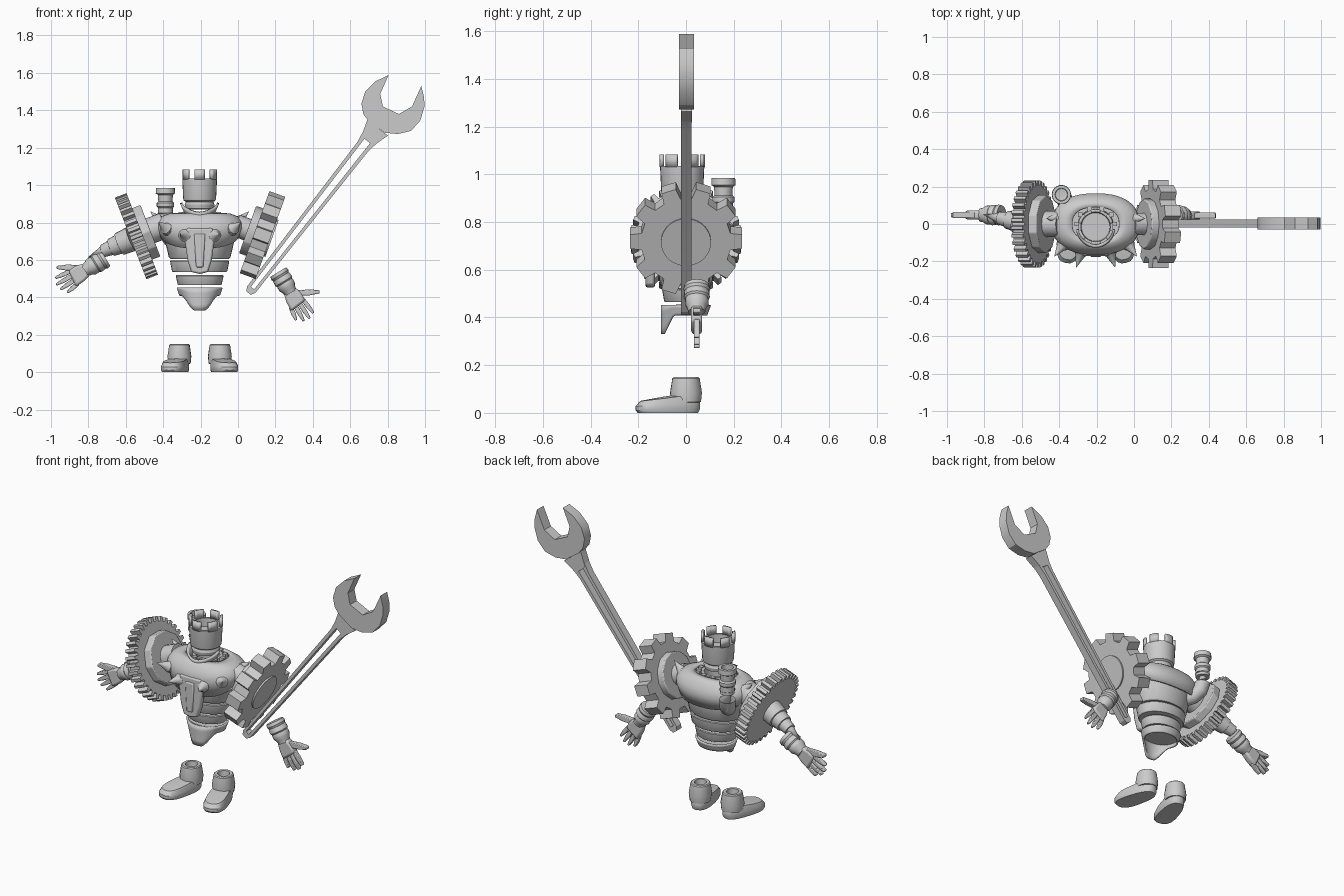
import bpy, bmesh, math
from mathutils import Matrix, Vector
from math import sin, cos, pi

if "Cube" in bpy.data.objects:
    bpy.data.objects.remove(bpy.data.objects["Cube"])

steel = bpy.data.materials.new("light_steel")
steel.diffuse_color = (0.6, 0.6, 0.6, 1)
steel.use_nodes = True
steel.node_tree.nodes["Principled BSDF"].inputs["Base Color"].default_value = steel.diffuse_color
CX = -0.205                       # body centre line


def make(name, verts, faces, m=Matrix(), bevel=0.0, solid=0.0):
    me = bpy.data.meshes.new(name)
    me.from_pydata([m @ Vector(v) for v in verts], [], faces)
    bm = bmesh.new()
    bm.from_mesh(me)
    bmesh.ops.remove_doubles(bm, verts=bm.verts, dist=1e-5)
    bmesh.ops.recalc_face_normals(bm, faces=bm.faces)
    bm.to_mesh(me)
    bm.free()
    me.materials.append(steel)
    ob = bpy.data.objects.new(name, me)
    bpy.context.collection.objects.link(ob)
    if solid:
        s = ob.modifiers.new("thickness", 'SOLIDIFY')
        s.thickness, s.offset = solid, 0
    if bevel:
        b = ob.modifiers.new("bevel", 'BEVEL')
        b.width, b.segments = bevel, 2
    bpy.ops.object.select_all(action='DESELECT')
    ob.select_set(True)
    bpy.context.view_layer.objects.active = ob
    bpy.ops.object.shade_smooth_by_angle(angle=math.radians(32))
    return ob


def frame(loc, axis=(0, 0, 1)):
    return Matrix.Translation(loc) @ Vector(axis).to_track_quat('Z', 'Y').to_matrix().to_4x4()


def prism(name, pts, depth, m, **kw):
    n = len(pts)
    v = [(x, y, z) for z in (-depth / 2, depth / 2) for x, y in pts]
    f = [list(range(n)), list(range(n, 2 * n))]
    f += [(i, (i + 1) % n, n + (i + 1) % n, n + i) for i in range(n)]
    return make(name, v, f, m, **kw)


def grid(name, fn, nu, nv, wrap=False, **kw):
    """Surface from fn(a, b), a and b in 0..1."""
    v = [fn(i / nu, j / nv) for j in range(nv + 1) for i in range(nu + 1)]
    w = nu + 1
    f = [(j * w + i, j * w + i + 1, (j + 1) * w + i + 1, (j + 1) * w + i)
         for j in range(nv) for i in range(nu)]
    return make(name, v, f, **kw)


def lathe(name, prof, m, seg=24, sy=1.0, **kw):
    def fn(a, b):
        r, z = prof[round(b * (len(prof) - 1))]
        return (r * cos(2 * pi * a), r * sy * sin(2 * pi * a), z)
    return grid(name, fn, seg, len(prof) - 1, m=m, **kw)


def gear(name, n, r0, r1, depth, m):
    pts = []
    for i in range(n):
        for da, r in ((-.31, r0), (-.21, r1), (.21, r1), (.31, r0)):
            a = 2 * pi * (i + da) / n
            pts.append((r * cos(a), r * sin(a)))
    return prism(name, pts, depth, m)


def ngon(n, r):
    return [(r * cos(2 * pi * i / n), r * sin(2 * pi * i / n)) for i in range(n)]


def xz(y=0.0):                    # drawing plane facing the front
    return Matrix.Translation((0, y, 0)) @ Matrix.Rotation(pi / 2, 4, 'X')


# Wrench: open jaw, slotted handle
prism("wrench_jaw", [(.805, 1.588), (.735, 1.555), (.68, 1.50), (.66, 1.435), (.67, 1.38),
      (.70, 1.34), (.785, 1.28), (.855, 1.273), (.925, 1.29), (.975, 1.345), (.997, 1.42),
      (.995, 1.47), (.98, 1.53), (.93, 1.42), (.86, 1.38), (.775, 1.42), (.76, 1.487)], .063, xz(.002))
wm = xz(.002) @ Matrix.Translation((.07, .44, 0)) @ Matrix.Rotation(math.atan2(.788, .615), 4, 'Z')
for s in (1, -1):
    prism("wrench_handle_bar", [(0, .011 * s), (1.01, .019 * s), (1.03, .048 * s), (.97, .038 * s), (0, .028 * s)], .044, wm)
prism("wrench_handle_end", [(-.022, -.015), (-.022, .015), (0, .028), (.012, .011), (.012, -.011), (0, -.028)], .044, wm)
prism("wrench_neck", [(1.01, .019), (1.02, .044), (1.10, .07), (1.10, -.07), (1.02, -.044), (1.01, -.019)], .048, wm)

# Shoulder gears
la, lc = Vector((.93, 0, .36)).normalized(), Vector((-.543, 0, .727))
gear("fine_gear", 34, .207, .234, .067, frame(lc, la))
prism("fine_gear_hub", ngon(10, .155), .05, frame(lc + la * .055, la), bevel=.006)
prism("fine_gear_axle", ngon(16, .07), .12, frame(lc + la * .1, la))
ra, rc = Vector((.94, 0, -.34)).normalized(), Vector((.131, 0, .733))
gear("coarse_gear", 10, .19, .237, .09, frame(rc, ra))
prism("coarse_gear_hub", ngon(28, .105), .012, frame(rc + ra * .048, ra))
prism("coarse_gear_back", ngon(12, .135), .05, frame(rc - ra * .06, ra), bevel=.006)
prism("coarse_gear_axle", ngon(16, .06), .1, frame(rc - ra * .1, ra))

# Stepped spike arm on the fine gear
tip, base = Vector((-.805, .05, .612)), Vector((-.57, 0, .712))
ln = (tip - base).length
lathe("spike_arm", [(0, 0), (.068, 0), (.062, .07), (.054, .072), (.048, .12), (.041, .122),
      (.034, .17), (.027, .172), (0, ln)], frame(base, tip - base), 16)


# Gloves with ringed cuffs
def glove(start, end, up, thumb_tip):
    d = (Vector(end) - Vector(start)).normalized()
    side = Vector((-d.z, 0, d.x)) * up
    m = Matrix.Translation(start) @ Matrix((d, side, d.cross(side))).transposed().to_4x4()
    rot = m @ Matrix.Rotation(pi / 2, 4, 'Y')
    lathe("cuff", [(0, 0), (.052, 0), (.056, .018), (.05, .03), (.053, .034), (.055, .058), (.048, .066),
          (.05, .07), (.05, .092), (.04, .11), (.036, .13), (0, .13)], rot, 16, .95)
    prism("palm", [(.115, -.034), (.115, .034), (.16, .048), (.205, .045), (.215, -.05), (.16, -.046)],
          .046, m, bevel=.012)

    def finger(name, a, b, w):
        a, b = Vector((*a, 0)), Vector((*b, 0))
        dd = (b - a).normalized()
        n = Vector((-dd.y, dd.x, 0)) * w
        mid = a.lerp(b, .55)
        pts = [a + n, mid + n * 1.05, b + n * .55, b - n * .55, mid - n * 1.05, a - n]
        prism(name, [p.xy for p in pts], w * 2.1, m, bevel=.004)
    for k, tipu in enumerate((.27, .295, .3, .285)):
        v = -.04 + k * .0255
        finger("finger", (.195, v), (tipu, v * 1.3), .0115)
    finger("thumb", (.15, .03), thumb_tip, .015)


glove((-.708, .048, .61), (-.965, .048, .455), -1, (.25, .092))
glove((.215, .045, .535), (.37, .045, .28), 1, (.205, .135))


# Mantle and chest
def ell(t, rx, ry, p=.85):
    c, s = cos(t), sin(t)
    return (CX + rx * math.copysign(abs(c) ** p, c), ry * math.copysign(abs(s) ** p, s))


def mantle(a, b):
    t = 2 * pi * a
    low = .735 - .075 * max(0, -sin(t)) - .04 * max(0, sin(t))
    rings = [(.125, .09, .845), (.165, .112, .84), (.205, .13, .825), (.228, .147, .795), (.228, .157, .77), (.205, .15, low)]
    rx, ry, z = rings[round(b * 5)]
    return (*ell(t, rx, ry), z)


grid("mantle", mantle, 40, 5, solid=.014)


def band(name, prof, sy):
    lathe(name, prof, Matrix.Translation((CX, 0, 0)), 32, sy)


band("chest", [(0, .605), (.155, .605), (.165, .615), (.195, .74), (.17, .79), (0, .79)], .72)
band("upper_waist", [(0, .535), (.143, .535), (.148, .54), (.158, .592), (.154, .597), (0, .597)], .74)
band("lower_waist", [(0, .465), (.114, .465), (.118, .47), (.128, .515), (.124, .52), (0, .52)], .78)
band("neck_ring", [(.072, .78), (.095, .78), (.09, .85), (.072, .85), (.072, .78)], .85)
for k in range(10):
    a = 2 * pi * k / 10
    prism("neck_tooth", [(-.012, -.012), (.012, -.012), (.012, .012), (-.012, .012)], .08,
          frame((CX + .102 * cos(a), .082 * sin(a), .815)))
prism("chest_plate", [(CX - .07, .77), (CX - .078, .70), (CX - .065, .6), (CX - .045, .535), (CX, .525),
      (CX + .045, .535), (CX + .065, .6), (CX + .078, .70), (CX + .07, .77)], .04, xz(-.15), bevel=.01)
prism("chest_plate_ridge", [(CX - .03, .74), (CX - .02, .56), (CX + .02, .56), (CX + .03, .74)], .03, xz(-.162), bevel=.008)


# Pelvis with a hooked front flap
def pelvis(a, b):
    t = 2 * pi * a
    f = max(0, -sin(t))
    low = .41 - .08 * min(1, max(0, (f - .55) / .4))
    k = 1 - .12 * b - .1 * b * b * (f > .6)
    return (CX + .118 * cos(t) * k, .1 * sin(t) * (1 - .16 * b * (1 - f)), .452 + (low - .452) * b)


grid("pelvis", pelvis, 40, 4, solid=.01)
band("pelvis_top", [(0, .435), (.113, .435), (.113, .45), (0, .45)], .8)

# Spikes round the mantle
for s in (1, -1):
    for loc, d in (((.20, .03, .80), (.7, 0, .65)), ((.175, -.11, .765), (.5, -.7, .4)), ((.078, -.15, .73), (.3, -.95, .08))):
        lathe("mantle_spike", [(0, -.01), (.034, -.01), (.034, .012), (.027, .018), (0, .088)],
              frame((CX + s * loc[0], loc[1], loc[2]), (s * d[0], d[1], d[2])), 10)

# Battlement helmet
hm = Matrix.Translation((CX, -.016, 0))
lathe("helmet", [(0, .985), (.076, .985), (.079, 1.035), (.093, 1.035), (.088, .93), (.085, .918), (.074, .91),
      (.08, .895), (.076, .875), (.066, .87), (.062, .91), (0, .93)], hm, 28)
for k in range(6):
    c = -pi / 2 + k * pi / 3

    def merlon(a, b, c=c):
        t = c + (a - .5) * .6
        return (.087 * cos(t), .087 * sin(t), 1.03 + .053 * b)
    grid("merlon", merlon, 4, 1, m=hm, solid=.016)


# Jaw guard
def jaw(a, b):
    t = -pi / 2 + (a - .5) * 2.9
    e = abs(2 * a - 1)
    r = .1 - .022 * b
    return (r * cos(t), r * 1.05 * sin(t), (.855 + .05 * e ** 1.5) * (1 - b) + (.795 + .06 * e) * b)


grid("jaw_guard", jaw, 16, 3, m=hm, solid=.012)

# Chimney on the back shoulder
lathe("chimney", [(0, .94), (.032, .945), (.034, .985), (.05, .985), (.052, .955), (.04, .948), (.038, .912), (.047, .905),
      (.047, .885), (.04, .878), (.041, .83), (0, .83)], Matrix.Translation((-.388, .157, 0)), 18)
path = [Vector(p) for p in ((-.388, .157, .85), (-.388, .157, .79), (-.38, .145, .745), (-.36, .11, .715), (-.32, .05, .70))]


def elbow(a, b):
    i = round(b * 4)
    d = path[min(i + 1, 4)] - path[max(i - 1, 0)]
    q = d.to_track_quat('Z', 'X').to_matrix()
    return path[i] + q @ Vector((.045 * cos(2 * pi * a), .045 * sin(2 * pi * a), 0))


grid("chimney_elbow", elbow, 18, 4)

# Boots, toes turned out
for s in (1, -1):
    bm_ = Matrix.Translation((CX + s * .108, 0, 0)) @ Matrix.Rotation(s * .26, 4, 'Z')

    def foot(a, b):
        t = 2 * pi * a
        k, h = ((0, 0), (.94, 0), (1, .2), (1, .55), (.86, .95), (0, 1.05))[round(b * 5)]
        x, y = ell(t, .062 * k, .137 * k, .75)
        x -= CX
        return (x * (1 - .8 * y), y - .078, h * (.068 + .13 * y))
    grid("boot", foot, 24, 5, m=bm_)
    lathe("boot_cuff", [(0, .04), (.06, .045), (.064, .085), (.055, .145), (.05, .15), (.034, .15), (.03, .115), (0, .115)],
          bm_, 16, 1.06)
